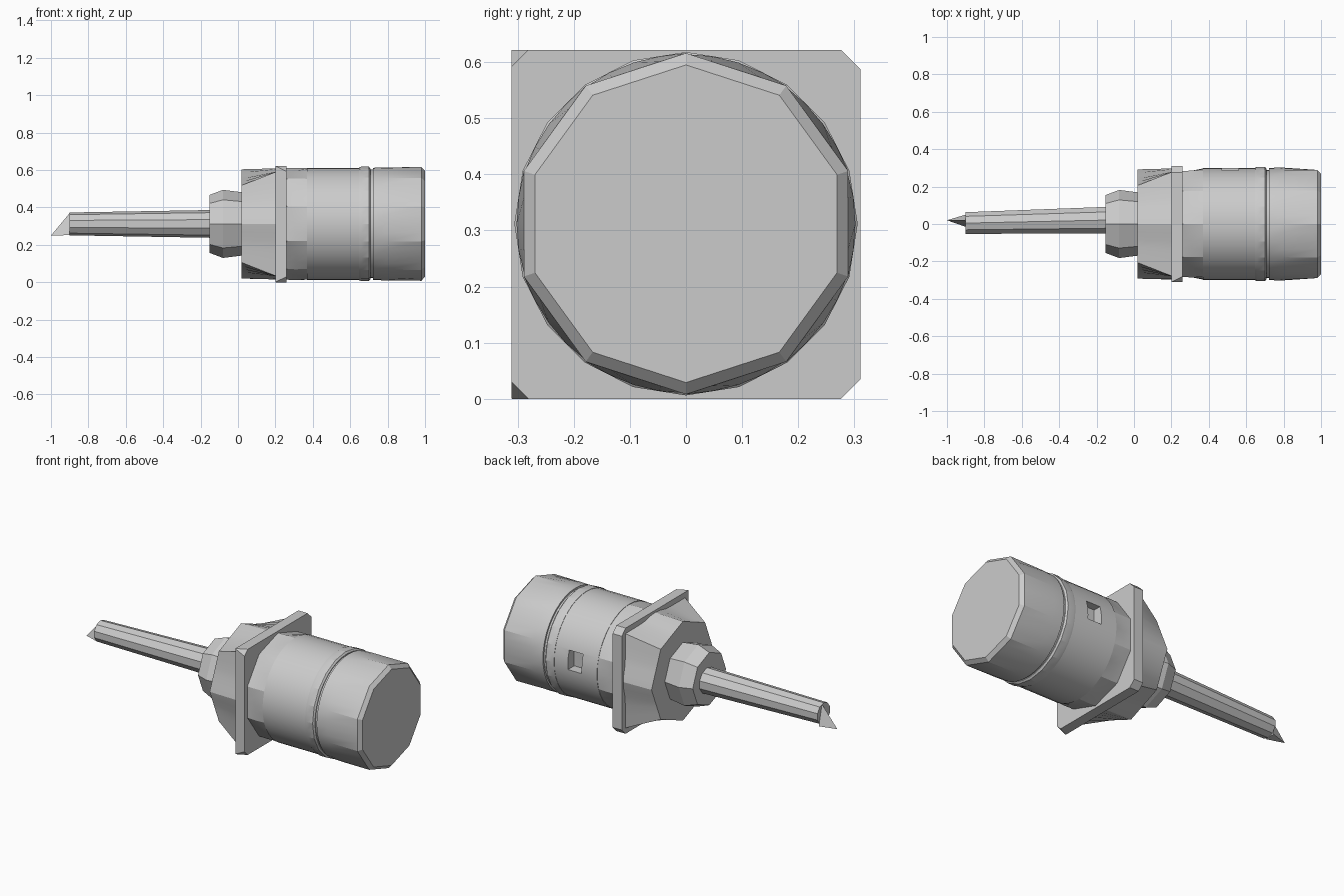
import bpy, bmesh, math
from mathutils import Vector

if "Cube" in bpy.data.objects:
    bpy.data.objects.remove(bpy.data.objects["Cube"], do_unlink=True)

AXIS_Z = 0.312
HALF = 0.311

# Single metal colour
metal = bpy.data.materials.new("light grey metal")
metal.use_nodes = True
grey = (0.6, 0.6, 0.6, 1.0)
metal.diffuse_color = grey
metal.node_tree.nodes["Principled BSDF"].inputs["Base Color"].default_value = grey


def finish(name, bm, smooth=False):
    bmesh.ops.recalc_face_normals(bm, faces=bm.faces)
    mesh = bpy.data.meshes.new(name)
    bm.to_mesh(mesh)
    bm.free()
    mesh.materials.append(metal)
    ob = bpy.data.objects.new(name, mesh)
    bpy.context.collection.objects.link(ob)
    bpy.ops.object.select_all(action='DESELECT')
    ob.select_set(True)
    bpy.context.view_layer.objects.active = ob
    if smooth:
        bpy.ops.object.shade_smooth_by_angle(angle=math.radians(14))
    return ob


def polygon_radius(angle, radius, corners, phase=0.0):
    """Distance from the centre to the edge of a regular polygon."""
    step = 2 * math.pi / corners
    return radius * math.cos(step / 2) / math.cos((angle - phase) % step - step / 2)


def skin(name, rings, smooth=False):
    """Join rings of equal length into a closed solid."""
    bm = bmesh.new()
    loops = [[bm.verts.new(p) for p in ring] for ring in rings]
    for a, b in zip(loops, loops[1:]):
        for i in range(len(a)):
            j = (i + 1) % len(a)
            bm.faces.new((a[i], a[j], b[j], b[i]))
    bm.faces.new(loops[0])
    bm.faces.new(loops[-1])
    return finish(name, bm, smooth)


def ring(x, radius_at, sides, cy=0.0):
    pts = []
    for i in range(sides):
        t = 2 * math.pi * i / sides
        r = radius_at(t)
        pts.append((x, cy + r * math.sin(t), AXIS_Z + r * math.cos(t)))
    return pts


def loft(name, stations, sides=40, smooth=True):
    """Stations are (x, radius, corner count)."""
    return skin(name, [ring(x, lambda t: polygon_radius(t, r, c), sides)
                       for x, r, c in stations], smooth)


# Drive shaft, slightly tapered, with a pointed sliver at its tip
skin("shaft", [ring(-0.9, lambda t: 0.061, 10, 0.005),
               ring(-0.1, lambda t: 0.075, 10, 0.022)])
bm = bmesh.new()
tip = [bm.verts.new(p) for p in ((-1, 0.02, 0.25), (-0.9, -0.015, 0.252),
                                 (-0.9, 0.05, 0.252), (-0.9, 0.02, 0.37))]
for skip in tip:
    bm.faces.new([v for v in tip if v is not skip])
finish("shaft_tip", bm)

# Collar around the shaft
loft("collar", [(-0.152, 0.155, 8), (-0.08, 0.182, 8), (0.03, 0.168, 8)], 8, False)

# Front housing flares from an octagon towards the plate corners
skin("front_housing", [
    ring(0.02, lambda t: polygon_radius(t, 0.292, 8), 40),
    ring(0.205, lambda t: max(0.297, polygon_radius(t, 0.395, 4, math.pi / 4)), 40)], True)


# Square mounting plate with clipped corners
def plate_ring(x, clip_near):
    pts = []
    for sy, sz in ((1, 1), (1, -1), (-1, -1), (-1, 1)):
        c = 0.035 if sy > 0 else clip_near
        pair = [(x, sy * HALF, HALF + sz * (HALF - c)),
                (x, sy * (HALF - c), HALF + sz * HALF)]
        pts += pair if sy * sz < 0 else pair[::-1]
    return pts


skin("mounting_plate", [plate_ring(0.2, 0.001), plate_ring(0.26, 0.03)])

# Faceted neck, smooth drum, band and rear cap
loft("neck", [(0.255, 0.298, 10), (0.31, 0.3, 10), (0.375, 0.298, 40)])
drum = loft("drum", [(0.37, 0.3, 40), (0.65, 0.3, 40)])
loft("band", [(0.648, 0.302, 40), (0.66, 0.306, 20), (0.7, 0.306, 20), (0.708, 0.295, 40)])
loft("band_groove", [(0.7, 0.29, 40), (0.73, 0.29, 40)])
loft("rear_cap", [(0.722, 0.3, 40), (0.79, 0.302, 40), (0.98, 0.304, 10), (1.0, 0.283, 10)])

# Small window recess in the back of the drum
bm = bmesh.new()
bmesh.ops.create_cube(bm, size=1)
for v in bm.verts:
    v.co = Vector((0.515 + v.co.x * 0.09, 0.29 + v.co.y * 0.1, 0.345 + v.co.z * 0.11))
cutter = finish("window_cutter", bm)
cutter.hide_render = True
bpy.context.view_layer.objects.active = drum
cut = drum.modifiers.new("window", 'BOOLEAN')
cut.operation = 'DIFFERENCE'
cut.solver = 'EXACT'
cut.object = cutter
bpy.ops.object.modifier_apply(modifier=cut.name)
bpy.data.objects.remove(cutter, do_unlink=True)
